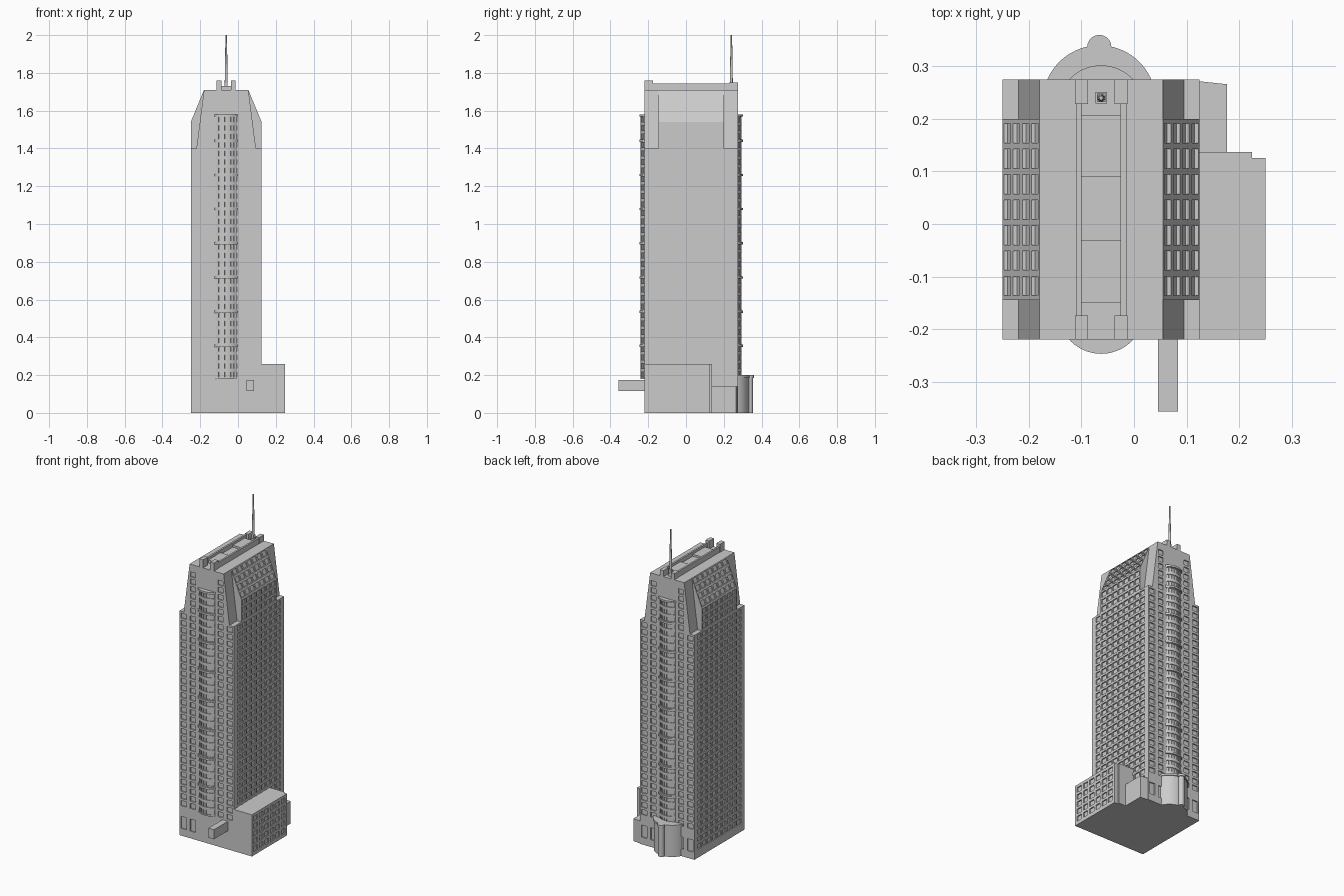
import bpy, bmesh, math
from mathutils import Vector

if "Cube" in bpy.data.objects:
    bpy.data.objects.remove(bpy.data.objects["Cube"])

CX, Y0, Y1 = -0.0625, -0.22, 0.275        # tower centre line, front and back walls
HW, HC, HT = 0.1875, 0.1575, 0.1175       # half widths: body, corner setback, roof
YA, YB = -0.145, 0.2                      # middle section between the corner setbacks
Z1, Z2, ZT = 1.40, 1.54, 1.71             # setback ledge, start of slope, roof
FL = 0.045                                # floor height


def finish(name, bm, smooth=False):
    me = bpy.data.meshes.new(name)
    bm.to_mesh(me)
    bm.free()
    ob = bpy.data.objects.new(name, me)
    bpy.context.collection.objects.link(ob)
    if smooth:
        bpy.context.view_layer.objects.active = ob
        ob.select_set(True)
        bpy.ops.object.shade_smooth_by_angle(angle=math.radians(30))
        ob.select_set(False)
    return ob


def prism(name, pts, z0, z1, smooth=False):
    bm = bmesh.new()
    lo = [bm.verts.new((x, y, z0)) for x, y in pts]
    hi = [bm.verts.new((x, y, z1)) for x, y in pts]
    bm.faces.new(lo)
    bm.faces.new(hi)
    n = len(pts)
    for i in range(n):
        j = (i + 1) % n
        bm.faces.new((lo[i], lo[j], hi[j], hi[i]))
    bmesh.ops.recalc_face_normals(bm, faces=bm.faces)
    return finish(name, bm, smooth)


def box(name, x0, x1, y0, y1, z0, z1):
    return prism(name, [(x0, y0), (x1, y0), (x1, y1), (x0, y1)], z0, z1)


def poly(bm, pts, out):
    """Flat face turned to look along the direction out."""
    f = bm.faces.new([bm.verts.new(p) for p in pts])
    f.normal_update()
    if f.normal.dot(Vector(out)) < 0:
        f.normal_flip()


def panel(bm, f, us, vs, depth=0.007, skip=lambda u, v: False):
    """Wall of cells; every odd column/row crossing is a recessed window."""
    P = lambda u, v, d: Vector(f(u, v, d))
    o = P(us[0], vs[0], 0)
    n = (P(us[1], vs[0], 0) - o).cross(P(us[0], vs[1], 0) - o)
    flip = n.dot(P(us[0], vs[0], depth) - o) > 0

    def add(pts):
        bm.faces.new([bm.verts.new(p) for p in (pts[::-1] if flip else pts)])
    for i in range(len(us) - 1):
        for j in range(len(vs) - 1):
            c = [(us[i], vs[j]), (us[i + 1], vs[j]), (us[i + 1], vs[j + 1]), (us[i], vs[j + 1])]
            q = [P(u, v, 0) for u, v in c]
            if i % 2 and j % 2 and not skip(us[i], vs[j]):
                r = [P(u, v, depth) for u, v in c]
                add(r)
                for k in range(4):
                    m = (k + 1) % 4
                    add([q[k], q[m], r[m], r[k]])
            else:
                add(q)


def spans(lo, hi, start, pitch, count, a, b):
    out = [lo]
    for k in range(count):
        out += [start + k * pitch + a, start + k * pitch + b]
    return out + [hi]


# Tower body: windowed walls, setback corners and sloped crown
bm = bmesh.new()
cols = spans(Y0, Y1, -0.191, 0.0485, 9, 0.006, 0.043)
mid = spans(YA, YB, -0.1425, 0.0485, 7, 0.006, 0.043)
rows = spans(0, Z1, 0.045, FL, 30, 0.007, 0.038)
rows_mid = spans(Z1, Z2, Z1, 0.0465, 3, 0.007, 0.039)
rows_top = spans(Z2, ZT, Z2, 0.0425, 4, 0.006, 0.036)
for s in (-1, 1):
    X = lambda h: CX + s * h
    side = lambda u, v, d: (X(HW - d), u, v)
    slope = lambda u, v, d: (X(HW - (HW - HT) * (v - Z2) / (ZT - Z2) - d), u, v)
    panel(bm, side, cols, rows)
    panel(bm, side, mid, rows_mid)
    panel(bm, slope, mid, rows_top)
    for ya, yb, yc, dy in ((Y0, YA, YA, -1), (YB, Y1, YB, 1)):
        poly(bm, [(X(HC), ya, Z1), (X(HW), ya, Z1), (X(HW), yb, Z1), (X(HC), yb, Z1)], (0, 0, 1))
        poly(bm, [(X(HC), ya, Z1), (X(HC), yb, Z1), (X(HT), yb, ZT), (X(HT), ya, ZT)], (s, 0, 0))
        poly(bm, [(X(HC), yc, Z1), (X(HW), yc, Z1), (X(HW), yc, Z2), (X(HT), yc, ZT)], (0, dy, 0))
fr_cols = [CX - HW, -0.24, -0.202, -0.176, -0.14, 0.015, 0.051, 0.077, 0.115, CX + HW]
up_cols = [CX - HT, -0.174, -0.14, 0.015, 0.049, CX + HT]
fr_rows = [0, 0.045, 0.12] + spans(0, Z1, 0.18, FL, 27, 0.007, 0.038)[1:]
up_rows = spans(Z1, ZT, Z1, FL, 6, 0.007, 0.038)
for y, t in ((Y0, 1), (Y1, -1)):
    wall = lambda u, v, d: (u, y + t * d, v)
    panel(bm, wall, fr_cols, fr_rows, skip=lambda u, v: t > 0 and v < 0.18 and u > -0.1)
    panel(bm, wall, up_cols, up_rows)
    for s in (-1, 1):
        poly(bm, [(CX + s * HC, y, Z1), (CX + s * HT, y, Z1), (CX + s * HT, y, ZT)], (0, -t, 0))
for h, z, d in ((HW, 0, -1), (HT, ZT, 1)):
    poly(bm, [(CX - h, Y0, z), (CX + h, Y0, z), (CX + h, Y1, z), (CX - h, Y1, z)], (0, 0, d))
finish("tower_body", bm)


def arc(cx, y, t, half, sag, n=20):
    """Circular segment bulging from the wall at y, towards t."""
    R = (half * half + sag * sag) / (2 * sag)
    A = math.asin(min(1, half / R))
    return [(cx + R * math.sin(A * (2 * k / n - 1)),
             y + t * (R * math.cos(A * (2 * k / n - 1)) - R + sag)) for k in range(n + 1)]


# Curved window bays on front and back, ringed by ledges every four floors
half, sag = 0.057, 0.02
R = (half * half + sag * sag) / (2 * sag)
A = math.asin(half / R)
bay_cols = spans(-A, A, -A, 2 * A / 7, 7, 0.012, 2 * A / 7 - 0.012)
bay_rows = spans(0.18, 1.575, 0.18, FL, 31, 0.009, 0.036)
for name, y, t in (("front", Y0, -1), ("back", Y1, 1)):
    bm = bmesh.new()
    panel(bm, lambda u, v, d: (CX + (R - d) * math.sin(u),
                               y + t * ((R - d) * math.cos(u) - R + sag), v),
          bay_cols, bay_rows, depth=0.005)
    finish(name + "_bay", bm)
    for k in range(9):
        z = 0.18 if k == 0 else min(0.18 + 0.181 * k, 1.58) - 0.012
        prism(f"{name}_bay_ledge_{k}", arc(CX, y, t, 0.061 if k else half, 0.027 if k else sag),
              z, z + (0.012 if k else 0.003), True)

# Rounded rear entrance with a cap and a central column
prism("rear_rotunda", arc(-0.066, Y1 - 0.005, 1, 0.096, 0.064, 28), 0, 0.19, True)
prism("rear_rotunda_cap", arc(-0.066, Y1 - 0.005, 1, 0.101, 0.07, 28), 0.188, 0.2, True)
for nm, r, z0, z1 in (("rear_column", 0.018, 0, 0.19), ("rear_column_cap", 0.023, 0.186, 0.2)):
    prism(nm, [(-0.066 + r * math.cos(a * math.pi / 10), 0.337 + r * math.sin(a * math.pi / 10))
               for a in range(20)], z0, z1, True)

# Side annex with windowed outer wall
bm = bmesh.new()
ax0, ax1, ay0, ay1, ah = 0.12, 0.25, Y0, 0.126, 0.26
panel(bm, lambda u, v, d: (ax1 - d, u, v),
      spans(ay0, ay1, ay0 + 0.01, 0.0545, 6, 0.008, 0.046),
      spans(0, ah, 0.015, 0.047, 5, 0.008, 0.039))
for y, d in ((ay0, -1), (ay1, 1)):
    poly(bm, [(ax0, y, 0), (ax1, y, 0), (ax1, y, ah), (ax0, y, ah)], (0, d, 0))
for z, d in ((0, -1), (ah, 1)):
    poly(bm, [(ax0, ay0, z), (ax1, ay0, z), (ax1, ay1, z), (ax0, ay1, z)], (0, 0, d))
finish("annex", bm)
box("annex_back_strip", 0.12, 0.225, 0.12, 0.137, 0, 0.26)
prism("low_annex", [(0.12, 0.13), (0.177, 0.13), (0.177, 0.266), (0.12, 0.272)], 0, 0.14)

# Elevated walkway at the front
box("walkway", 0.046, 0.084, -0.357, Y0 + 0.01, 0.115, 0.175)

# Roof parapets, corner blocks and plant boxes
for s, nm in ((-1, "left"), (1, "right")):
    a, b = sorted((CX + s * 0.037, CX + s * 0.048))
    box(nm + "_parapet", a, b, Y0 + 0.04, Y1 - 0.04, ZT - 0.005, 1.745)
    a, b = sorted((CX + s * 0.025, CX + s * 0.05))
    box(nm + "_front_block", a, b, Y0, -0.174, ZT - 0.005, 1.76)
    box(nm + "_back_block", a, b, 0.228, Y1, ZT - 0.005, 1.748)
for k, (a, b, z) in enumerate(((-0.15, -0.03, 1.73), (-0.03, 0.09, 1.718), (0.09, 0.207, 1.73))):
    box(f"roof_plant_{k}", CX - 0.037, CX + 0.037, a, b, ZT - 0.005, z)

# Mast on a stepped square base
box("mast_base", CX - 0.011, CX + 0.011, 0.229, 0.251, ZT - 0.005, 1.728)
box("mast_plinth", CX - 0.008, CX + 0.008, 0.232, 0.248, 1.72, 1.75)
bm = bmesh.new()
bmesh.ops.create_cone(bm, cap_ends=True, segments=12, radius1=0.008, radius2=0.004, depth=0.26)
bmesh.ops.translate(bm, verts=bm.verts, vec=(CX, 0.24, 1.87))
finish("mast", bm, True)
